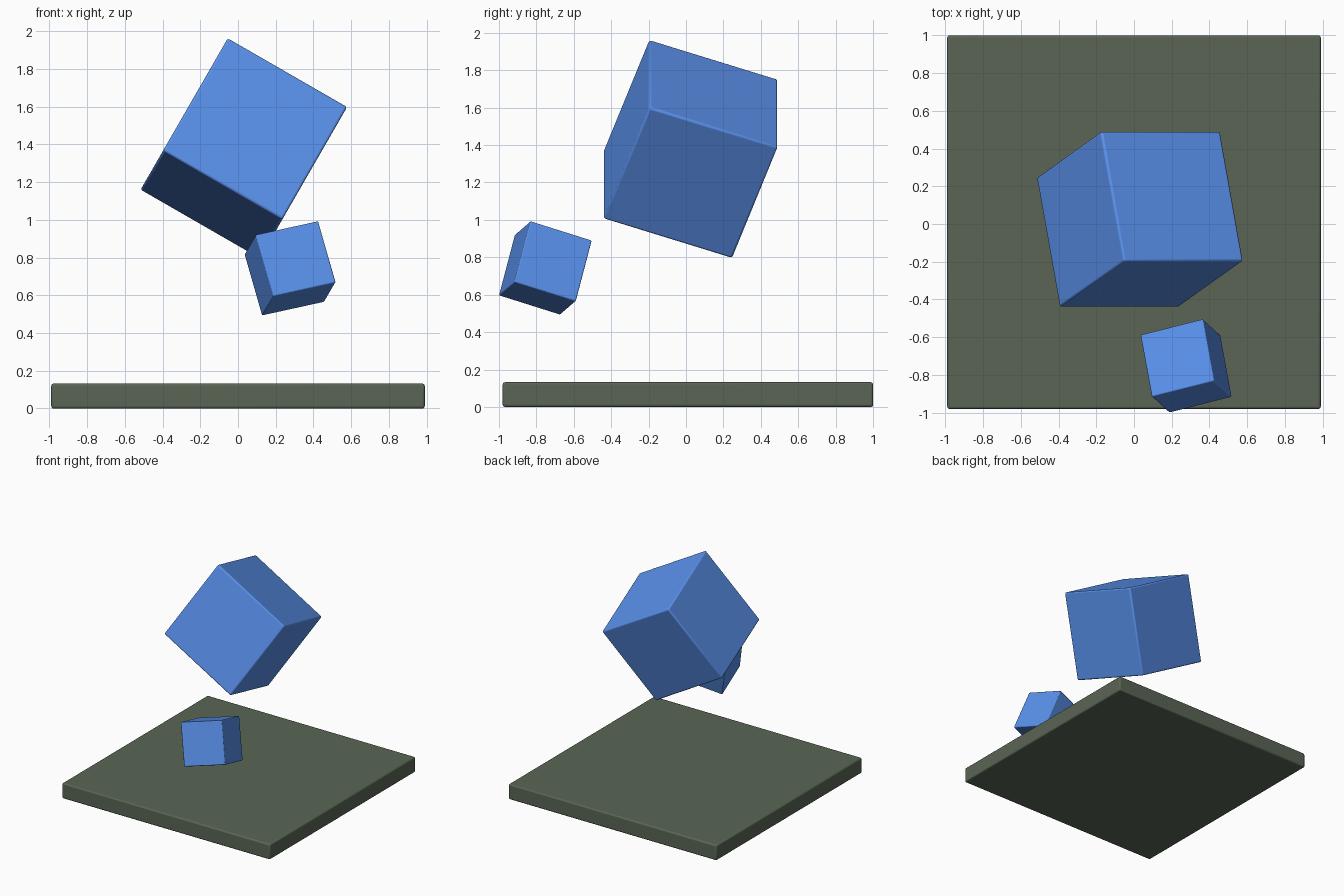
import bpy
from mathutils import Matrix, Vector

if "Cube" in bpy.data.objects:
    bpy.data.objects.remove(bpy.data.objects["Cube"])


def material(name, color):
    mat = bpy.data.materials.new(name)
    mat.diffuse_color = color
    mat.use_nodes = True
    mat.node_tree.nodes["Principled BSDF"].inputs["Base Color"].default_value = mat.diffuse_color
    return mat


def box(name, centre, size, mat, bevel, x_dir=(1, 0, 0), y_dir=(0, 1, 0)):
    """Bevelled box whose local x and y axes follow the given directions."""
    bpy.ops.mesh.primitive_cube_add(size=1)
    ob = bpy.context.object
    ob.name = name
    ob.data.transform(Matrix.Diagonal((*size, 1)))
    x = Vector(x_dir).normalized()
    z = x.cross(Vector(y_dir)).normalized()
    y = z.cross(x)
    turn = Matrix((x, y, z)).transposed().to_4x4()
    ob.matrix_world = Matrix.Translation(centre) @ turn
    mod = ob.modifiers.new("soft_edges", 'BEVEL')
    mod.width = bevel
    mod.segments = 3
    ob.data.materials.append(mat)
    bpy.ops.object.shade_smooth_by_angle()
    return ob


blue = material("blue", (0.10, 0.28, 0.83, 1))
stone = material("dark_green_grey", (0.10, 0.13, 0.09, 1))

# Ground slab
box("base_slab", (0, 0.01, 0.066), (1.98, 1.98, 0.132), stone, 0.012)

# Two tumbling cubes floating above it
box("large_cube", (0.031, 0.025, 1.379), (0.73,) * 3, blue, 0.012,
    (0.625, 0, -0.36), (-0.12, 0.68, -0.21))
box("small_cube", (0.276, -0.752, 0.743), (0.35,) * 3, blue, 0.007,
    (0.328, 0.083, 0.072), (-0.057, 0.33, -0.103))
